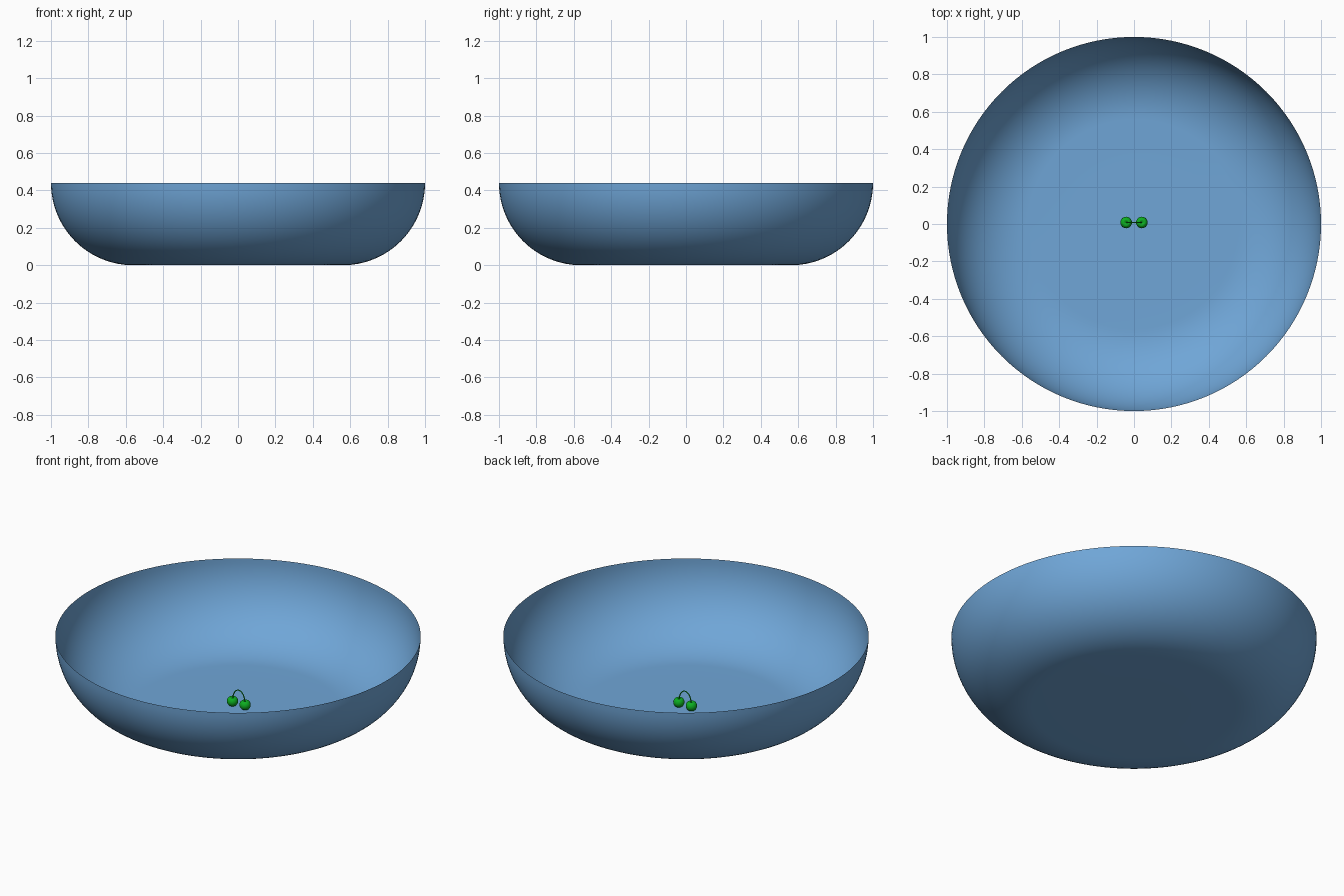
import bpy, bmesh, math

if "Cube" in bpy.data.objects:
    bpy.data.objects.remove(bpy.data.objects["Cube"])


def material(name, rgb):
    m = bpy.data.materials.new(name)
    m.diffuse_color = (*rgb, 1)
    m.use_nodes = True
    m.node_tree.nodes["Principled BSDF"].inputs["Base Color"].default_value = m.diffuse_color
    return m


blue = material("bowl_blue", (0.16, 0.38, 0.68))
green = material("cherry_green", (0.004, 0.43, 0.015))


def lathe(name, profile, mat, segments, location=(0, 0, 0)):
    """Spin an (r, z) profile around z; points on the axis become poles."""
    bm = bmesh.new()
    verts = [bm.verts.new((r, 0, z)) for r, z in profile]
    edges = [bm.edges.new(p) for p in zip(verts, verts[1:])]
    bmesh.ops.spin(bm, geom=verts + edges, cent=(0, 0, 0), axis=(0, 0, 1),
                   angle=math.tau, steps=segments, use_merge=True)
    bmesh.ops.remove_doubles(bm, verts=bm.verts, dist=1e-5)
    bmesh.ops.recalc_face_normals(bm, faces=bm.faces)
    me = bpy.data.meshes.new(name)
    bm.to_mesh(me)
    bm.free()
    me.materials.append(mat)
    me.shade_smooth()
    ob = bpy.data.objects.new(name, me)
    ob.location = location
    bpy.context.collection.objects.link(ob)
    return ob


# Bowl: flat floor, rounded wall ending vertical at the rim
R, H, FLOOR = 1.0, 0.44, 0.56
wall = [(FLOOR + (R - FLOOR) * math.sin(a), H - H * math.cos(a))
        for a in (math.pi / 2 * i / 24 for i in range(25))]
lathe("bowl", [(0, 0), (0.3, 0)] + wall, blue, 128)

# Cherries: round fruit with a dimple where the stem enters
CX, CY, CZ, CR = 0.042, 0.008, 0.031, 0.031
fruit = []
for i in range(17):
    t = math.pi * i / 16
    r = CR * math.sin(t)
    dimple = 0.012 * math.exp(-(r / 0.011) ** 2) if t > math.pi / 2 else 0
    fruit.append((0 if i in (0, 16) else r, -CR * math.cos(t) * 0.97 - dimple))
for side, label in ((-1, "left"), (1, "right")):
    lathe("cherry_" + label, fruit, green, 24, (side * CX, CY, CZ))

# Stem: thin arch joining both cherries
curve = bpy.data.curves.new("stem", "CURVE")
curve.dimensions = "3D"
curve.bevel_depth = 0.003
curve.bevel_resolution = 2
curve.use_fill_caps = True
spline = curve.splines.new("POLY")
N = 20
spline.points.add(N)
for i, p in enumerate(spline.points):
    a = math.pi * i / N
    p.co = (-(CX - 0.002) * math.cos(a), CY, 0.045 + 0.062 * math.sin(a), 1)
curve.materials.append(green)
stem = bpy.data.objects.new("stem", curve)
bpy.context.collection.objects.link(stem)
